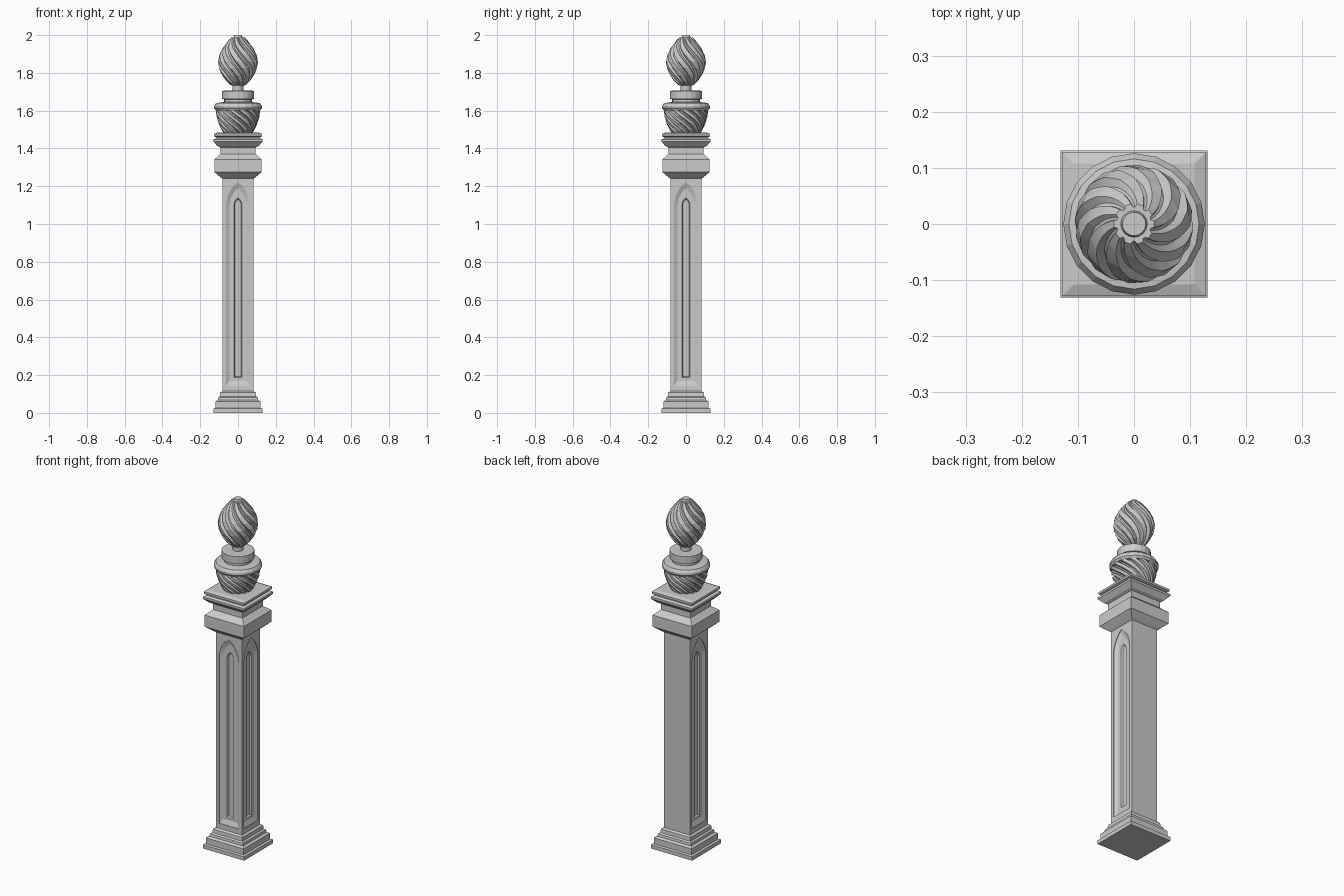
import bpy, bmesh, math
from mathutils import Matrix

if "Cube" in bpy.data.objects:
    bpy.data.objects.remove(bpy.data.objects["Cube"])


def loft(name, rings):
    """Closed solid skinned through equal-length rings of points."""
    bm = bmesh.new()
    loops = [[bm.verts.new(p) for p in ring] for ring in rings]
    n = len(loops[0])
    for a, b in zip(loops, loops[1:]):
        for i in range(n):
            j = (i + 1) % n
            bm.faces.new((a[i], a[j], b[j], b[i]))
    bm.faces.new(loops[0][::-1])
    bm.faces.new(loops[-1])
    bmesh.ops.recalc_face_normals(bm, faces=bm.faces)
    me = bpy.data.meshes.new(name)
    bm.to_mesh(me)
    bm.free()
    ob = bpy.data.objects.new(name, me)
    bpy.context.collection.objects.link(ob)
    return ob


def square(name, profile):
    """Square moulding from (half width, z) points."""
    return loft(name, [[(sx * h, sy * h, z) for sx, sy in
                        ((-1, -1), (1, -1), (1, 1), (-1, 1))] for h, z in profile])


def turned(name, profile, sides=20):
    """Round moulding from (radius, z) points."""
    return loft(name, [[(r * math.cos(2 * math.pi * i / sides),
                         r * math.sin(2 * math.pi * i / sides), z)
                        for i in range(sides)] for r, z in profile])


def twisted(name, profile, ribs, rate, groove, sub=4):
    """Spiral-ribbed body; rate is twist in radians per unit of height."""
    fine = []
    for (r0, z0), (r1, z1) in zip(profile, profile[1:]):
        fine += [(r0 + (r1 - r0) * k / sub, z0 + (z1 - z0) * k / sub) for k in range(sub)]
    fine.append(profile[-1])
    rings = []
    for r, z in fine:
        ring = []
        for i in range(ribs):
            for frac, low in ((0, 0), (0.5, 0), (0.65, 1), (0.85, 1)):
                a = 2 * math.pi * (i + frac) / ribs - rate * (z - profile[0][1])
                rr = r * (1 - groove * low)
                ring.append((rr * math.cos(a), rr * math.sin(a), z))
        rings.append(ring)
    return loft(name, rings)


def arch(w, bottom, apex, y, spring=1.10, steps=7):
    """Pointed-arch outline in the xz plane."""
    h = apex - spring
    rad = (w * w + h * h) / (2 * w)
    top = math.atan2(h, rad - w)
    right = [(w - rad + rad * math.cos(top * k / steps), spring + rad * math.sin(top * k / steps))
             for k in range(steps)]
    pts = [(-w, bottom), (w, bottom)] + right + [(0, apex)] + [(-x, z) for x, z in right[::-1]]
    return [(x, y, z) for x, z in pts]


# stepped base
square("base", [(.131, 0), (.131, .022), (.12, .026), (.12, .06), (.107, .068),
                (.105, .082), (.096, .088), (.094, .108), (.083, .116)])

# shaft with recessed pointed panels on front and both sides
S = .083
shaft = square("shaft", [(S, .11), (S, 1.25)])
for k, turn in enumerate((0, 90, -90)):
    cutter = loft(f"panel_cutter_{k}", [
        arch(.063, .145, 1.22, -S - .01),
        arch(.063, .145, 1.22, -S + .003),
        arch(.044, .170, 1.19, -S + .013),
        arch(.021, .187, 1.138, -S + .013),
        arch(.016, .192, 1.130, -S + .022)])
    cutter.data.transform(Matrix.Rotation(math.radians(turn), 4, 'Z'))
    cutter.hide_render = True
    cutter.hide_set(True)
    mod = shaft.modifiers.new(f"panel_{k}", 'BOOLEAN')
    mod.operation = 'DIFFERENCE'
    mod.solver = 'EXACT'
    mod.object = cutter

# capital block, neck and cornice
square("capital", [(.083, 1.24), (.096, 1.25), (.125, 1.275), (.125, 1.342), (.093, 1.37),
                   (.093, 1.405), (.108, 1.412), (.131, 1.436), (.131, 1.448), (.116, 1.454),
                   (.116, 1.46), (.128, 1.465), (.128, 1.477), (.108, 1.484)])

# spiral-ribbed bowl
twisted("bowl", [(.072, 1.475), (.088, 1.50), (.104, 1.535), (.114, 1.57), (.117, 1.605)],
        14, 12, .13)

# rim, collar and stem
turned("rim", [(.11, 1.60), (.118, 1.602), (.126, 1.613), (.126, 1.625), (.116, 1.64), (.08, 1.645)])
turned("collar", [(.074, 1.64), (.074, 1.66), (.086, 1.662), (.086, 1.704), (.075, 1.706)])
turned("stem", [(.028, 1.70), (.028, 1.75)], 16)

# spiral-ribbed finial with a small round tip
twisted("finial", [(.035, 1.732), (.062, 1.755), (.086, 1.79), (.101, 1.825), (.106, 1.86),
                   (.099, 1.895), (.082, 1.93), (.058, 1.963), (.036, 1.988)], 10, 8, .15)
turned("finial_tip", [(.028, 1.97), (.021, 2.0)], 16)
